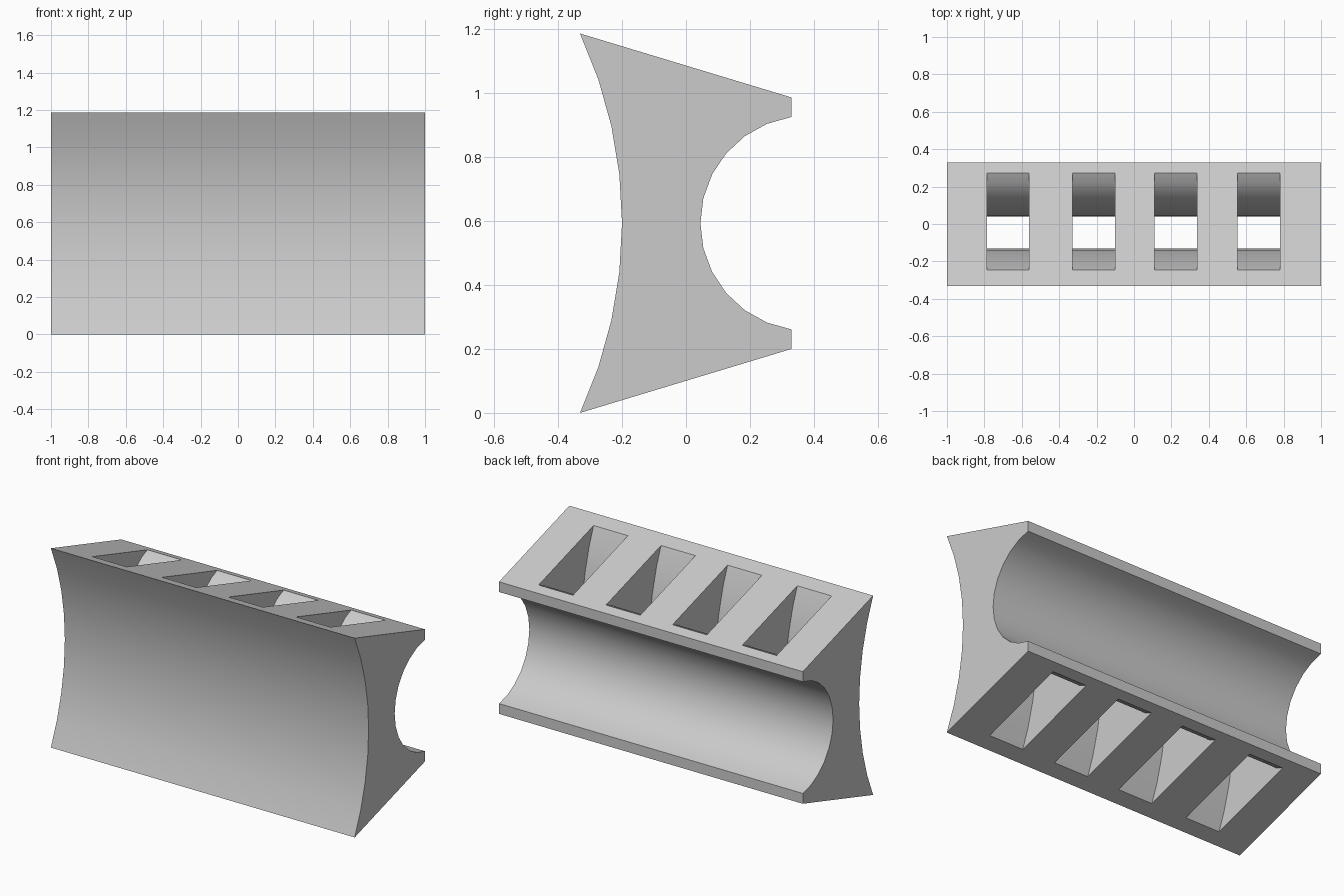
import bpy, bmesh
from math import asin, cos, sin, pi, radians

if "Cube" in bpy.data.objects:
    bpy.data.objects.remove(bpy.data.objects["Cube"], do_unlink=True)

MID = 0.593  # height of the symmetry plane


def arc(cy, ry, rz, start, end, steps):
    """Points (y, z) along an elliptical arc centred on the symmetry plane."""
    angles = [start + (end - start) * i / steps for i in range(steps + 1)]
    return [(cy + ry * cos(a), MID + rz * sin(a)) for a in angles]


def extrude_profile(name, profile, x0, x1):
    """Solid made by sweeping a closed (y, z) profile along x."""
    bm = bmesh.new()
    face = bm.faces.new([bm.verts.new((x0, y, z)) for y, z in profile])
    sweep = bmesh.ops.extrude_face_region(bm, geom=[face])
    verts = [v for v in sweep["geom"] if isinstance(v, bmesh.types.BMVert)]
    bmesh.ops.translate(bm, verts=verts, vec=(x1 - x0, 0, 0))
    bmesh.ops.recalc_face_normals(bm, faces=bm.faces)
    mesh = bpy.data.meshes.new(name)
    bm.to_mesh(mesh)
    bm.free()
    obj = bpy.data.objects.new(name, mesh)
    bpy.context.collection.objects.link(obj)
    return obj


grey = bpy.data.materials.new("light_grey")
grey.use_nodes = True
colour = (0.6, 0.6, 0.6, 1)
grey.diffuse_color = colour
grey.node_tree.nodes["Principled BSDF"].inputs["Base Color"].default_value = colour

# Body: shallow concave front, sloping top and bottom, deep round channel behind
front_r, front_y = 1.404, -1.604
front_half = asin(MID / front_r)
channel_r, channel_y = 0.336, 0.381
channel_half = asin(0.332 / channel_r)
profile = arc(front_y, front_r, front_r, -front_half, front_half, 8)
profile += [(0.33, MID + 0.393)]
profile += arc(channel_y, channel_r, channel_r, pi - channel_half, pi + channel_half, 12)
profile += [(0.33, MID - 0.393)]
body = extrude_profile("channel_block", profile, -1, 1)
body.data.materials.append(grey)

# Slots: vertical openings whose walls follow the front and the channel
slot_half = asin(0.75 / 1.474)
slot = arc(front_y, 1.474, 1.474, -slot_half, slot_half, 10)
slot += [(0.33, MID + 0.75)]
slot += arc(0.33, 0.29, 0.419, pi / 2, 3 * pi / 2, 16)
slot += [(0.33, MID - 0.75)]

bpy.context.view_layer.objects.active = body
for x in (-0.674, -0.215, 0.223, 0.667):
    cutter = extrude_profile("slot_cutter", slot, x - 0.113, x + 0.113)
    cutter.hide_render = True
    cut = body.modifiers.new("slot", "BOOLEAN")
    cut.operation = "DIFFERENCE"
    cut.solver = "EXACT"
    cut.object = cutter
    bpy.ops.object.modifier_apply(modifier=cut.name)
    bpy.data.objects.remove(cutter, do_unlink=True)

body.select_set(True)
bpy.ops.object.shade_smooth_by_angle(angle=radians(30))
